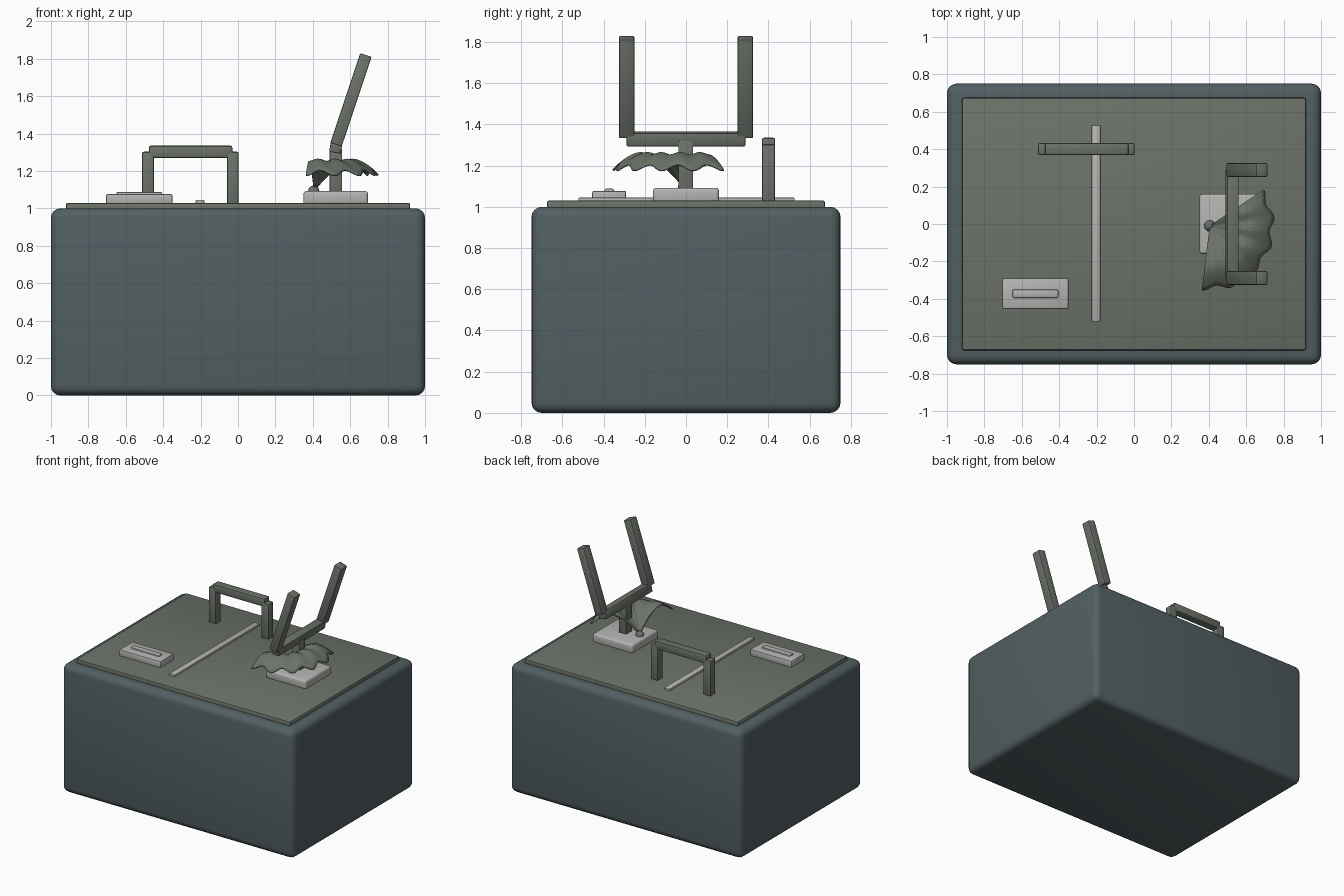
import bpy, bmesh, math

if "Cube" in bpy.data.objects:
    bpy.data.objects.remove(bpy.data.objects["Cube"])


def material(name, rgb):
    m = bpy.data.materials.new(name)
    m.diffuse_color = (*rgb, 1.0)
    m.use_nodes = True
    m.node_tree.nodes["Principled BSDF"].inputs["Base Color"].default_value = m.diffuse_color
    return m


SLATE = material("slate_blue", (0.085, 0.115, 0.125))
GREEN = material("grey_green", (0.150, 0.168, 0.142))
METAL = material("light_metal", (0.46, 0.46, 0.45))


def finish(name, bm, mat, angle=40):
    me = bpy.data.meshes.new(name)
    bm.to_mesh(me)
    bm.free()
    me.materials.append(mat)
    ob = bpy.data.objects.new(name, me)
    bpy.context.collection.objects.link(ob)
    bpy.ops.object.select_all(action='DESELECT')
    ob.select_set(True)
    bpy.context.view_layer.objects.active = ob
    bpy.ops.object.shade_smooth_by_angle(angle=math.radians(angle))
    return ob


def box(name, x, y, z, mat, bevel=0.008, segs=2, tilt=0.0):
    """Bevelled box from (min, max) ranges, tilted about its centre on y."""
    bm = bmesh.new()
    bmesh.ops.create_cube(bm, size=1)
    for v in bm.verts:
        v.co.x *= x[1] - x[0]
        v.co.y *= y[1] - y[0]
        v.co.z *= z[1] - z[0]
    bmesh.ops.bevel(bm, geom=bm.edges[:], offset=bevel, segments=segs,
                    profile=0.5, affect='EDGES')
    ob = finish(name, bm, mat)
    ob.location = [(a + b) / 2 for a, b in (x, y, z)]
    ob.rotation_euler.y = math.radians(tilt)
    return ob


# Main block and its top panel
box("body", (-1, 1), (-0.75, 0.75), (0, 1), SLATE, 0.05, 4)
box("top_panel", (-0.92, 0.92), (-0.675, 0.675), (0.98, 1.03), GREEN, 0.01)

# Arched handle
for side, x0 in (("left", -0.513), ("right", -0.06)):
    box(f"handle_post_{side}", (x0, x0 + 0.064), (0.368, 0.433),
        (1.02, 1.303), GREEN, 0.01)
box("handle_bar", (-0.477, -0.03), (0.368, 0.433), (1.27, 1.335), GREEN, 0.01)

# Slot plate with a raised bar
box("slot_plate", (-0.705, -0.35), (-0.455, -0.29), (1.02, 1.077), METAL, 0.008)
box("slot_bar", (-0.65, -0.405), (-0.395, -0.35), (1.06, 1.088), METAL, 0.008)

# Long flat rail
box("rail", (-0.227, -0.18), (-0.522, 0.527), (1.02, 1.045), METAL, 0.005)

# Fork stand
box("fork_base", (0.35, 0.695), (-0.16, 0.16), (1.02, 1.092), METAL, 0.015, 3)
box("fork_post", (0.49, 0.557), (-0.037, 0.035), (1.08, 1.32), GREEN, 0.006)
box("fork_crossbar", (0.492, 0.555), (-0.288, 0.288), (1.297, 1.362), GREEN,
    0.006, 2, 10)
for side, yc in (("front", -0.288), ("back", 0.288)):
    box(f"fork_prong_{side}", (0.572, 0.636), (yc - 0.037, yc + 0.037),
        (1.328, 1.833), GREEN, 0.006, 2, 18.5)

# Pivot ball of the fan
AX, AY, AZ = 0.405, -0.01, 1.092
bm = bmesh.new()
bmesh.ops.create_uvsphere(bm, u_segments=20, v_segments=12, radius=0.03)
ball = finish("fan_pivot", bm, GREEN)
ball.location = (AX, AY, AZ)

# Scalloped fan, rising from the pivot and drooping at its rim
NA, NR = 60, 14
A0, A1 = math.radians(-97), math.radians(34)
bm = bmesh.new()
rows = []
for i in range(NA + 1):
    u = i / NA
    ang = A0 + (A1 - A0) * u
    wave = math.cos(u * 5 * 2 * math.pi)
    row = []
    for j in range(NR + 1):
        t = 0.03 + 0.97 * j / NR
        r = t * (0.332 + 0.014 * wave * t)
        rise = 0.158 * math.sin(min(t / 0.65, 1) * math.pi / 2)
        droop = 0.065 * (max(t - 0.65, 0) / 0.35) ** 1.6
        z = AZ + 0.005 + rise - droop - 0.014 * wave * t * t
        row.append(bm.verts.new((AX + r * math.cos(ang),
                                 AY + r * math.sin(ang), z)))
    rows.append(row)
for a, b in zip(rows, rows[1:]):
    for j in range(NR):
        bm.faces.new((a[j], a[j + 1], b[j + 1], b[j]))
bmesh.ops.recalc_face_normals(bm, faces=bm.faces[:])
fan = finish("scalloped_fan", bm, GREEN, 60)
sol = fan.modifiers.new("thickness", 'SOLIDIFY')
sol.thickness = 0.01
sol.offset = 0
